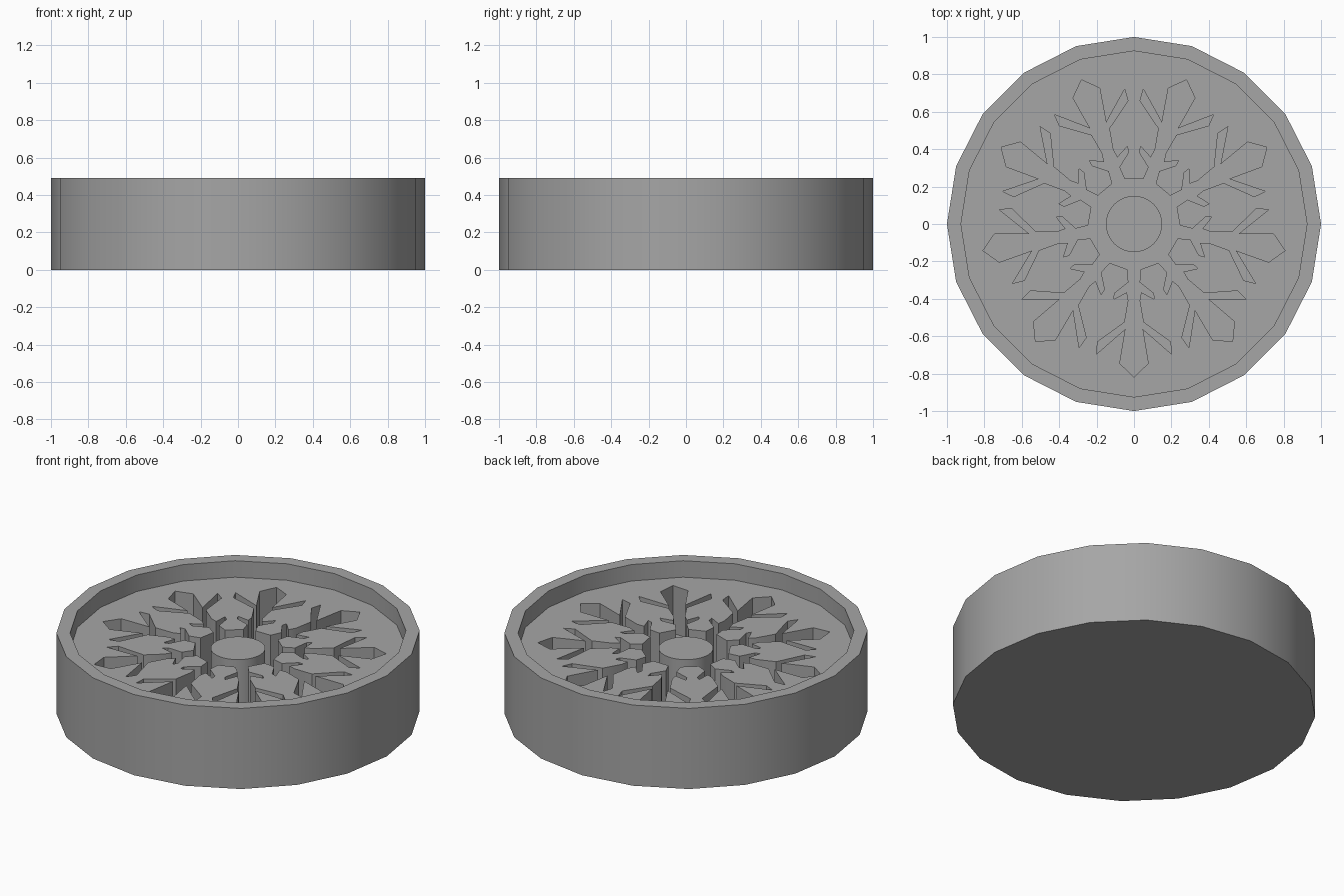
import bpy
import bmesh
from math import cos, sin, pi, radians

cube = bpy.data.objects.get("Cube")
if cube:
    bpy.data.objects.remove(cube, do_unlink=True)

HEIGHT, FLOOR, CUT_FLOOR = 0.49, 0.39, 0.10

grey = bpy.data.materials.new("grey")
grey.use_nodes = True
colour = (0.38, 0.38, 0.38, 1)
grey.diffuse_color = colour
grey.node_tree.nodes["Principled BSDF"].inputs["Base Color"].default_value = colour


def circle(radius, sides):
    return [(radius * cos(2 * pi * i / sides), radius * sin(2 * pi * i / sides))
            for i in range(sides)]


def prism(name, outline, bottom, top):
    """Extrude a closed outline between two heights."""
    bm = bmesh.new()
    face = bm.faces.new([bm.verts.new((x, y, bottom)) for x, y in outline])
    walls = bmesh.ops.extrude_face_region(bm, geom=[face])
    for v in walls["geom"]:
        if isinstance(v, bmesh.types.BMVert):
            v.co.z = top
    bmesh.ops.recalc_face_normals(bm, faces=bm.faces)
    mesh = bpy.data.meshes.new(name)
    bm.to_mesh(mesh)
    bm.free()
    mesh.materials.append(grey)
    obj = bpy.data.objects.new(name, mesh)
    bpy.context.collection.objects.link(obj)
    return obj


def activate(obj):
    bpy.ops.object.select_all(action="DESELECT")
    obj.select_set(True)
    bpy.context.view_layer.objects.active = obj


def cut(obj, cutter):
    """Subtract the cutter and remove it."""
    mod = obj.modifiers.new("cut", "BOOLEAN")
    mod.operation = "DIFFERENCE"
    mod.solver = "EXACT"
    mod.object = cutter
    activate(obj)
    bpy.ops.object.modifier_apply(modifier=mod.name)
    bpy.data.objects.remove(cutter, do_unlink=True)


# One side of a snowflake arm as (sideways, outward), from hub to tip
half_arm = [(0.035, 0.243), (0.03, 0.312), (0.104, 0.37), (0.108, 0.402),
            (0.038, 0.365), (0.03, 0.41), (0.05, 0.525), (0.195, 0.63),
            (0.2, 0.695), (0.045, 0.56), (0.076, 0.745)]
arm = [(-u, r) for u, r in half_arm] + [(0, 0.82)] + half_arm[::-1]

# Nine arms joined in one outline
flake = []
for k in range(9):
    a = radians(-90 - 40 * k)
    flake += [(r * cos(a) + u * sin(a), r * sin(a) - u * cos(a)) for u, r in arm]

# Dish with a shallow recess and a deep snowflake cavity
dish = prism("dish", circle(1, 20), 0, HEIGHT)
cut(dish, prism("recess_cutter", circle(0.925, 20), FLOOR, HEIGHT + 0.1))
cut(dish, prism("snowflake_cutter", flake, CUT_FLOOR, FLOOR + 0.05))

# Round post in the middle of the cavity
post = prism("centre_post", circle(0.15, 48), CUT_FLOOR - 0.01, FLOOR)

for obj in (dish, post):
    activate(obj)
    bpy.ops.object.shade_smooth_by_angle(angle=radians(30))
